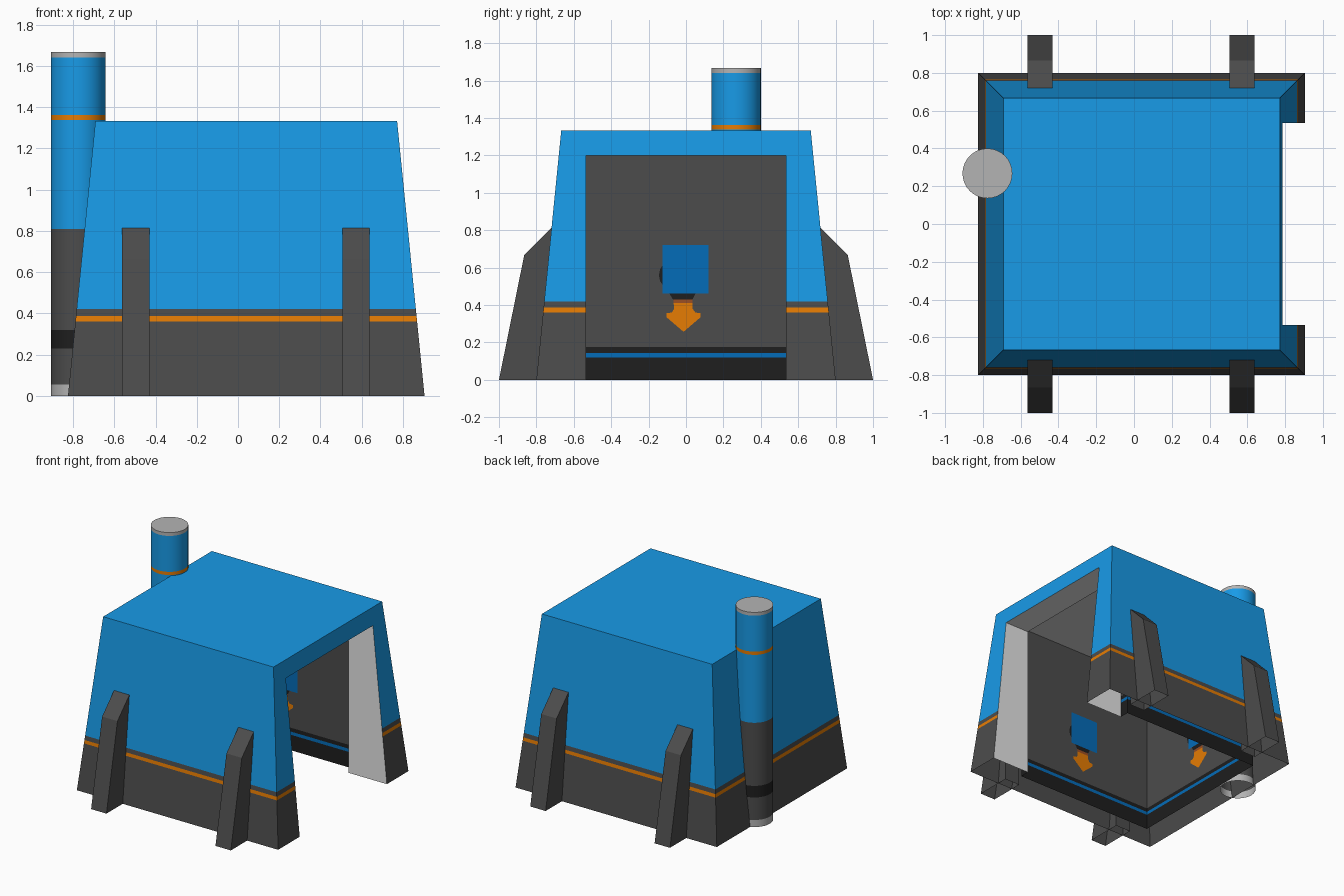
import bpy, bmesh, math
from mathutils import Vector

if "Cube" in bpy.data.objects:
    bpy.data.objects.remove(bpy.data.objects["Cube"])


def mat(name, r, g, b):
    lin = [((c / 255 + 0.055) / 1.055) ** 2.4 if c > 10 else c / 255 / 12.92 for c in (r, g, b)]
    m = bpy.data.materials.new(name)
    m.diffuse_color = (*lin, 1)
    m.use_nodes = True
    m.node_tree.nodes["Principled BSDF"].inputs["Base Color"].default_value = m.diffuse_color
    return m


MATS = [mat("bright blue", 24, 155, 232), mat("dark grey", 76, 76, 76), mat("orange", 230, 124, 3),
        mat("light grey", 180, 180, 180), mat("black", 30, 30, 30), mat("deep blue", 4, 108, 184),
        mat("brown", 155, 78, 35), mat("off white", 229, 229, 229), mat("pale grey", 210, 210, 210)]
BLUE, DARK, ORANGE, LIGHT, BLACK, DEEP, BROWN, WHITE, PALE = range(9)


def finish(bm, name):
    me = bpy.data.meshes.new(name)
    bm.to_mesh(me)
    bm.free()
    for m in MATS:
        me.materials.append(m)
    ob = bpy.data.objects.new(name, me)
    bpy.context.collection.objects.link(ob)
    return ob


def box(bm, x0, x1, y0, y1, z0, z1):
    bmesh.ops.create_cube(bm, size=1)
    for v in bm.verts:
        v.co = (x1 if v.co.x > 0 else x0, y1 if v.co.y > 0 else y0, z1 if v.co.z > 0 else z0)


def cut(bm, co, no, **kw):
    bmesh.ops.bisect_plane(bm, geom=bm.verts[:] + bm.edges[:] + bm.faces[:],
                           plane_co=co, plane_no=no, **kw)


def drop(bm, test):
    bm.normal_update()
    bmesh.ops.delete(bm, geom=[f for f in bm.faces if test(f)], context='FACES')


def band(z, bands):
    return next(c for top, c in bands if z < top)


H, DOOR, DOOR_H = 1.333, 0.535, 1.2
BACK, INNER, SIDE, CEIL = -0.636, 0.575, 0.61, 1.265   # room limits


def in_door(f):
    c = f.calc_center_median()
    return f.normal.x > 0.9 and abs(c.y) < DOOR and c.z < DOOR_H


def cut_door(bm):
    cut(bm, (0, 0, DOOR_H), (0, 0, 1))
    for y in (-DOOR, DOOR):
        cut(bm, (0, y, 0), (0, 1, 0))
    drop(bm, in_door)


# Tapered outer shell with a doorway in the right side
bm = bmesh.new()
box(bm, -0.825, 0.905, -0.8, 0.8, 0, H)
for v in bm.verts:
    if v.co.z > 1:
        v.co.x += 0.133 if v.co.x < 0 else -0.133
        v.co.y += 0.133 if v.co.y < 0 else -0.133
drop(bm, lambda f: f.normal.z < -0.9)
for z in (0.36, 0.386, 0.42):
    cut(bm, (0, 0, z), (0, 0, 1))
cut_door(bm)
for f in bm.faces:
    f.material_index = band(f.calc_center_median().z,
                            [(0.36, DARK), (0.386, ORANGE), (0.42, DARK), (9, BLUE)])
finish(bm, "outer_shell")

# Door frame: pale jambs and lintel between the sloped wall and the room
bm = bmesh.new()
box(bm, INNER, 1.0, -DOOR, DOOR, 0, DOOR_H)
drop(bm, lambda f: f.normal.z < -0.9 or abs(f.normal.x) > 0.9)
cut(bm, (0.905, 0, 0), (H, 0, 0.133), clear_outer=True)
bmesh.ops.reverse_faces(bm, faces=bm.faces[:])
for f in bm.faces:
    f.material_index = WHITE
finish(bm, "door_frame")

# Room lining, a little wider than the door, with a striped skirting
bm = bmesh.new()
box(bm, BACK, INNER, -SIDE, SIDE, 0, CEIL)
drop(bm, lambda f: f.normal.z < -0.9)
for z in (0.12, 0.145, 0.175):
    cut(bm, (0, 0, z), (0, 0, 1))
cut_door(bm)
bm.normal_update()
for f in bm.faces:
    f.material_index = PALE if f.normal.z > 0.9 else band(
        f.calc_center_median().z, [(0.12, BLACK), (0.145, DEEP), (0.175, BLACK), (9, DARK)])
bmesh.ops.reverse_faces(bm, faces=bm.faces[:])
finish(bm, "room_lining")

# Painted signs: (colour, offset from the wall, outline in wall right / up)
disc = [(-0.06 + 0.085 * math.cos(a), 0.56 + 0.085 * math.sin(a))
        for a in [i * math.tau / 16 for i in range(16)]]
SIGN = [
    (BLACK, 0.003, disc),
    (BLACK, 0.004, [(-0.10, 0.48), (-0.07, 0.43), (0.035, 0.43), (0.06, 0.48)]),
    (DEEP, 0.006, [(-0.125, 0.462), (0.12, 0.462), (0.12, 0.722), (-0.125, 0.722)]),
    (BROWN, 0.003, [(-0.066, 0.41), (0.036, 0.41), (0.036, 0.432), (-0.066, 0.432)]),
    (ORANGE, 0.003, [(-0.013, 0.257), (0.078, 0.335), (0.078, 0.357), (0.05, 0.36), (0.036, 0.38),
                     (0.036, 0.41), (-0.066, 0.41), (-0.064, 0.38), (-0.076, 0.36),
                     (-0.104, 0.357), (-0.104, 0.335)]),
]


def sign(name, base, right, normal):
    bm = bmesh.new()
    for colour, off, pts in SIGN:
        f = bm.faces.new([bm.verts.new(base + right * u + normal * off + Vector((0, 0, h)))
                          for u, h in pts])
        f.material_index = colour
    finish(bm, name)


X, Y = Vector((1, 0, 0)), Vector((0, 1, 0))
MID = (BACK + INNER) / 2 * X
sign("back_wall_sign", BACK * X, Y, X)
sign("front_wall_sign", MID - SIDE * Y, -X, Y)
sign("rear_wall_sign", MID + SIDE * Y, X, -Y)

# Four buttresses set into the front and rear walls
PROFILE = [(0.7185, 0), (1.0, 0), (0.865, 0.667), (0.7185, 0.815)]
for side, s in (("front", -1), ("rear", 1)):
    for label, x in (("left", -0.4965), ("right", 0.5725)):
        bm = bmesh.new()
        a, b = [[bm.verts.new((x + d, s * y, z)) for y, z in PROFILE] for d in (-0.066, 0.066)]
        bm.faces.new(a)
        bm.faces.new(b)
        for i in (1, 2, 3):
            j = (i + 1) % 4
            bm.faces.new((a[i], a[j], b[j], b[i]))
        bmesh.ops.recalc_face_normals(bm, faces=bm.faces[:])
        for f in bm.faces:
            f.material_index = DARK
        finish(bm, f"{side}_{label}_buttress")


# Chimney pipe, coloured in bands by height, with a separate cap
def cylinder(name, z0, z1, bands):
    bm = bmesh.new()
    bmesh.ops.create_cone(bm, cap_ends=True, segments=32, radius1=0.132, radius2=0.132,
                          depth=z1 - z0)
    bmesh.ops.translate(bm, verts=bm.verts[:], vec=(-0.776, 0.268, (z0 + z1) / 2))
    drop(bm, lambda f: f.normal.z < -0.9)
    for z, _ in bands[:-1]:
        cut(bm, (0, 0, z), (0, 0, 1))
    for f in bm.faces:
        f.material_index = band(f.calc_center_median().z, bands)
    ob = finish(bm, name)
    bpy.ops.object.select_all(action='DESELECT')
    bpy.context.view_layer.objects.active = ob
    ob.select_set(True)
    bpy.ops.object.shade_smooth_by_angle(angle=math.radians(40))


cylinder("chimney_pipe", 0, 1.642, [(0.055, LIGHT), (0.23, DARK), (0.32, BLACK), (0.81, DARK),
                                    (1.338, BLUE), (1.363, ORANGE), (9, BLUE)])
cylinder("chimney_cap", 1.642, 1.668, [(9, LIGHT)])
